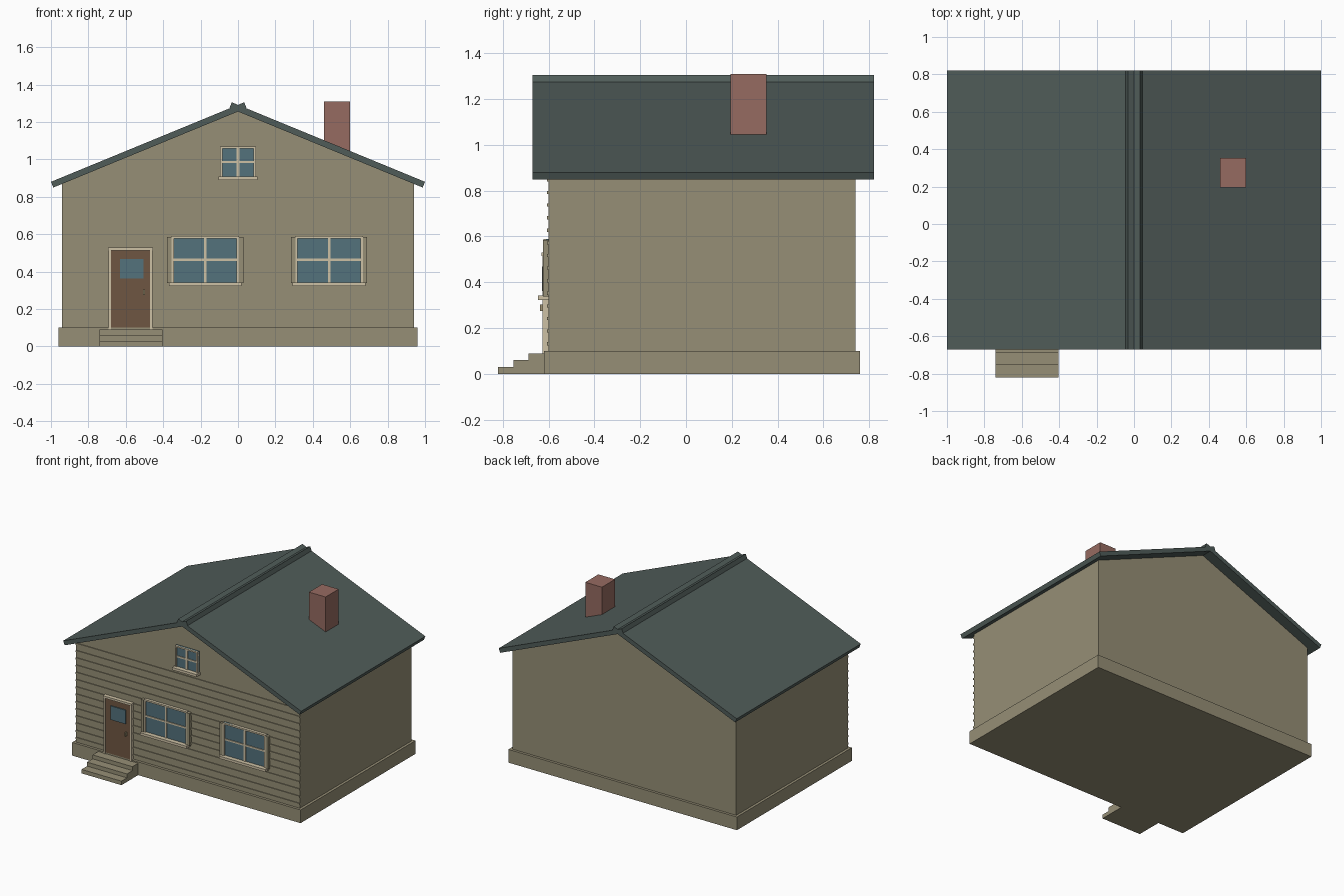
import bpy

if "Cube" in bpy.data.objects:
    bpy.data.objects.remove(bpy.data.objects["Cube"], do_unlink=True)


def material(name, rgb):
    linear = [((c / 255 + 0.055) / 1.055) ** 2.4 for c in rgb]
    mat = bpy.data.materials.new(name)
    mat.use_nodes = True
    mat.diffuse_color = (*linear, 1)
    mat.node_tree.nodes["Principled BSDF"].inputs["Base Color"].default_value = (*linear, 1)
    return mat


WALL = material("tan wall", (150, 143, 118))
ROOF = material("slate green roof", (80, 92, 89))
TRIM = material("cream trim", (205, 193, 165))
GLASS = material("blue glass", (84, 114, 124))
DOOR = material("brown door", (111, 86, 66))
BRICK = material("red brick", (150, 107, 97))
METAL = material("handle metal", (160, 148, 115))

FRONT = -0.60   # front wall plane
BACK = 0.74


def prism(name, profile, y0, y1, mat):
    """Extrude an x-z outline along y."""
    n = len(profile)
    verts = [(x, y, z) for y in (y0, y1) for x, z in profile]
    faces = [tuple(range(n)), tuple(range(2 * n - 1, n - 1, -1))]
    faces += [(i, i + n, (i + 1) % n + n, (i + 1) % n) for i in range(n)]
    mesh = bpy.data.meshes.new(name)
    mesh.from_pydata(verts, [], faces)
    mesh.materials.append(mat)
    obj = bpy.data.objects.new(name, mesh)
    bpy.context.collection.objects.link(obj)
    return obj


def box(name, x0, x1, y0, y1, z0, z1, mat):
    return prism(name, [(x0, z0), (x1, z0), (x1, z1), (x0, z1)], y0, y1, mat)


def on_wall(name, x0, x1, z0, z1, depth, mat):
    """Box standing out from the front wall."""
    return box(name, x0, x1, FRONT - depth, FRONT + 0.005, z0, z1, mat)


# Foundation and gabled body
box("foundation", -0.96, 0.96, -0.62, 0.76, 0, 0.10, WALL)
prism("house_body", [(-0.94, 0.05), (0.94, 0.05), (0.94, 0.87), (0, 1.256), (-0.94, 0.87)],
      FRONT, BACK, WALL)

# Horizontal siding strips on the front
for i in range(14):
    z = 0.125 + i * 0.055
    on_wall(f"siding_strip_{i + 1}", -0.94, 0.94, z, z + 0.014, 0.006, WALL)

# Two roof slabs that cross at the ridge
for side, s in (("left", 1), ("right", -1)):
    outline = [(s * 0.9875, 0.8495), (s * 1.0, 0.88), (s * -0.033, 1.305), (s * -0.0455, 1.2745)]
    prism(f"roof_{side}", outline[::s], -0.67, 0.82, ROOF)

box("chimney", 0.46, 0.60, 0.195, 0.352, 0.95, 1.31, BRICK)


def window(name, cx, half, z0, z1, frame, sill):
    """Framed four-pane window with a sill."""
    x0, x1 = cx - half, cx + half
    mid = (z0 + z1) / 2
    on_wall(f"{name}_glass", x0, x1, z0, z1, 0.012, GLASS)
    for side, a, b in (("left", x1 - frame, x1), ("right", x0, x0 + frame)):
        on_wall(f"{name}_frame_{side}", a, b, z0, z1, 0.022, TRIM)
    on_wall(f"{name}_frame_top", x0, x1, z1 - frame, z1, 0.022, TRIM)
    on_wall(f"{name}_mullion", cx - 0.007, cx + 0.007, z0, z1, 0.018, TRIM)
    on_wall(f"{name}_crossbar", x0, x1, mid - 0.006, mid + 0.006, 0.018, TRIM)
    on_wall(f"{name}_sill", x0 - sill, x1 + sill, z0 - 0.015, z0 + 0.004, 0.046, TRIM)


# Ground floor windows with narrow shutters, and the gable window
for side, cx in (("right", -0.175), ("left", 0.487)):
    name = f"window_{side}"
    window(name, cx, 0.18, 0.338, 0.59, 0.012, 0.015)
    for s in (-1, 1):
        a, b = sorted((cx + s * 0.18, cx + s * 0.204))
        on_wall(f"{name}_shutter_{'left' if s > 0 else 'right'}", a, b, 0.338, 0.585, 0.025, WALL)
window("gable_window", 0, 0.095, 0.905, 1.068, 0.011, 0.008)

# Front door with frame, pane and handle
on_wall("door_panel", -0.68, -0.47, 0.09, 0.515, 0.02, DOOR)
on_wall("door_frame_right", -0.692, -0.679, 0.09, 0.53, 0.026, TRIM)
on_wall("door_frame_left", -0.471, -0.458, 0.09, 0.53, 0.026, TRIM)
on_wall("door_frame_top", -0.695, -0.455, 0.514, 0.53, 0.03, TRIM)
on_wall("door_pane", -0.632, -0.506, 0.363, 0.468, 0.028, GLASS)
on_wall("door_handle", -0.507, -0.497, 0.275, 0.303, 0.038, METAL)

# Front steps
for i in range(3):
    box(f"step_{i + 1}", -0.74, -0.405, -0.82 + i * 0.066, -0.61, 0, 0.03 * (i + 1), WALL)

# Consistent outward normals
import bmesh
for obj in bpy.context.collection.objects:
    if obj.type == "MESH":
        bm = bmesh.new()
        bm.from_mesh(obj.data)
        bmesh.ops.recalc_face_normals(bm, faces=bm.faces)
        bm.to_mesh(obj.data)
        bm.free()
